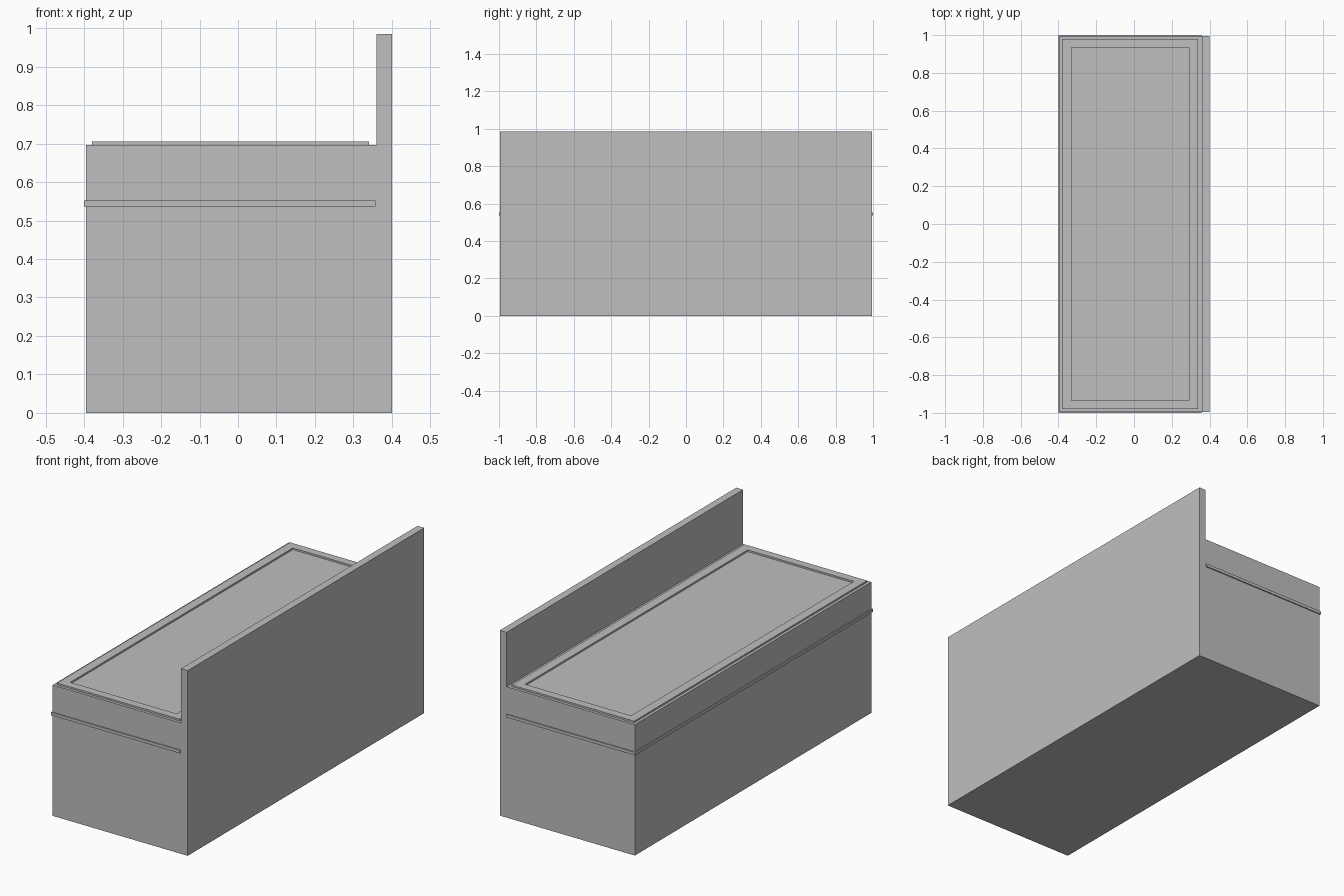
import bpy, bmesh

cube = bpy.data.objects.get("Cube")
if cube:
    bpy.data.objects.remove(cube, do_unlink=True)

GREY = (0.52, 0.52, 0.52, 1)
mat = bpy.data.materials.new("plain_grey")
mat.use_nodes = True
mat.diffuse_color = GREY
bsdf = mat.node_tree.nodes["Principled BSDF"]
bsdf.inputs["Base Color"].default_value = GREY


def finish(name, bm):
    bmesh.ops.recalc_face_normals(bm, faces=bm.faces)
    mesh = bpy.data.meshes.new(name)
    bm.to_mesh(mesh)
    bm.free()
    mesh.materials.append(mat)
    obj = bpy.data.objects.new(name, mesh)
    bpy.context.collection.objects.link(obj)
    return obj


def extruded(name, outline, direction):
    """Close an outline and extrude it into a solid."""
    bm = bmesh.new()
    face = bm.faces.new([bm.verts.new(p) for p in outline])
    result = bmesh.ops.extrude_face_region(bm, geom=[face], use_keep_orig=True)
    moved = [v for v in result["geom"] if isinstance(v, bmesh.types.BMVert)]
    bmesh.ops.translate(bm, vec=direction, verts=moved)
    return finish(name, bm)


def rectangle(x0, x1, y, z):
    return [(x0, -y, z), (x1, -y, z), (x1, y, z), (x0, y, z)]


def ring(name, outer, inner, height):
    """Rectangular frame with a rectangular opening."""
    bm = bmesh.new()
    loops = []
    for lift in (0, height):
        for loop in (outer, inner):
            loops.append([bm.verts.new((x, y, z + lift)) for x, y, z in loop])
    low_out, low_in, top_out, top_in = loops
    for a, b in ((low_out, top_out), (top_out, top_in), (top_in, low_in), (low_in, low_out)):
        for i in range(4):
            j = (i + 1) % 4
            bm.faces.new((a[i], a[j], b[j], b[i]))
    return finish(name, bm)


# Seat base and upright back share one L-shaped profile
half_length = 0.994
profile = [(-0.395, 0), (0.4, 0), (0.4, 0.985), (0.36, 0.985), (0.36, 0.696), (-0.395, 0.696)]
extruded("bench_body", [(x, -half_length, z) for x, z in profile], (0, 2 * half_length, 0))

# Thin trim band around the three open sides
extruded("trim_band", rectangle(-0.4, 0.358, 1.0, 0.536), (0, 0, 0.016))

# Raised border on the seat, leaving a recessed centre
ring("seat_border", rectangle(-0.38, 0.34, 0.979, 0.696),
     rectangle(-0.332, 0.292, 0.935, 0.696), 0.009)
